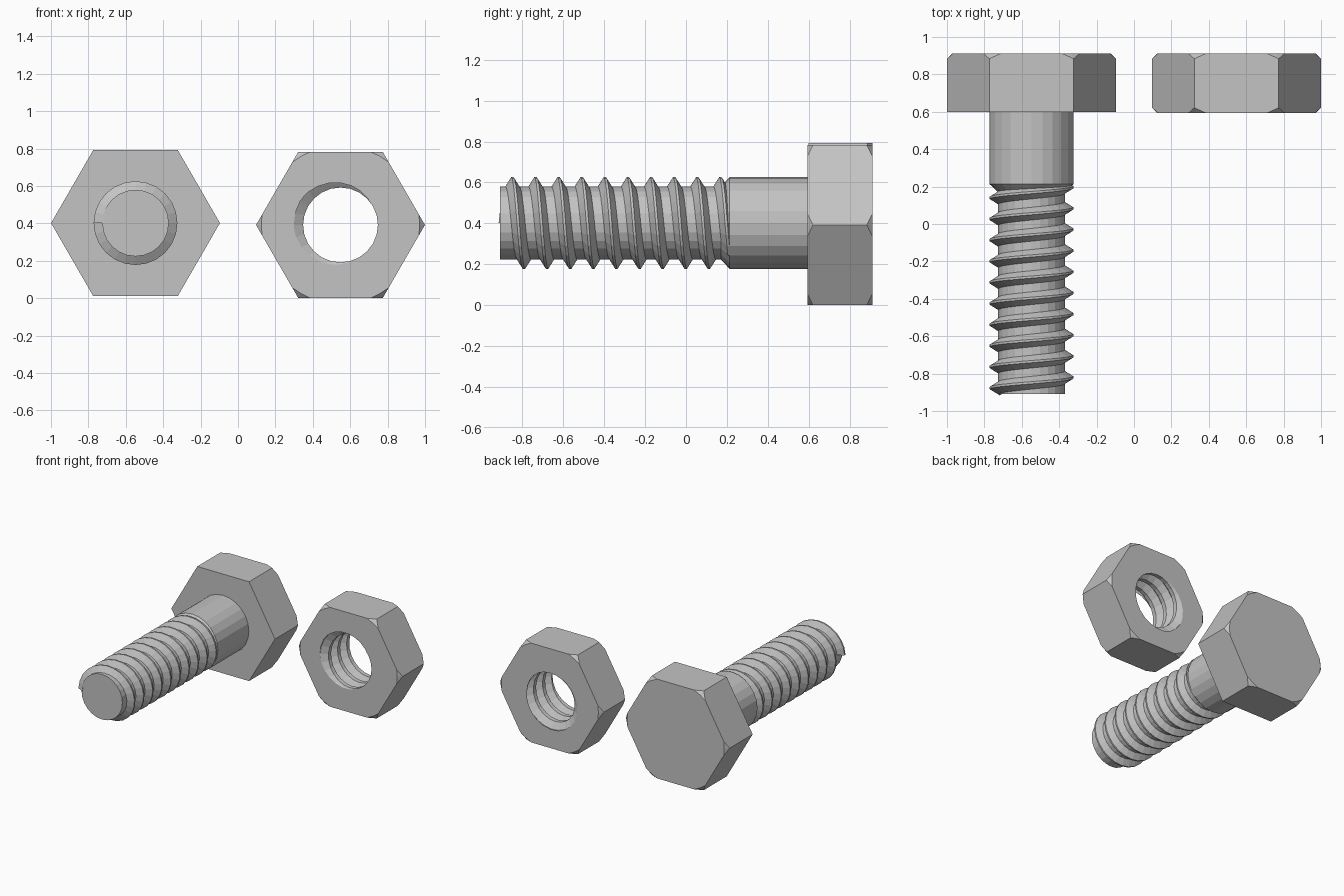
import bpy, bmesh, math
from math import cos, sin, pi, radians
from mathutils import Vector

cube = bpy.data.objects.get("Cube")
if cube:
    bpy.data.objects.remove(cube, do_unlink=True)

STEEL = bpy.data.materials.new("steel_grey")
STEEL.use_nodes = True
STEEL.diffuse_color = (0.55, 0.55, 0.55, 1)
STEEL.node_tree.nodes["Principled BSDF"].inputs["Base Color"].default_value = (0.55, 0.55, 0.55, 1)

BOLT = Vector((-0.548, 0, 0.402))
NUT = Vector((0.548, 0, 0.392))
PITCH = 0.113
SEGS = 24
APOTHEM = 0.391
CHAMFER_R = APOTHEM / cos(radians(22.5))


def polar(r, y, phi):
    """Point around the y axis, turning from -x up over the top."""
    return (-r * cos(phi), y, r * sin(phi))


def finish(bm, name, origin):
    bmesh.ops.remove_doubles(bm, verts=bm.verts, dist=1e-5)
    bmesh.ops.recalc_face_normals(bm, faces=bm.faces)
    mesh = bpy.data.meshes.new(name)
    bm.to_mesh(mesh)
    bm.free()
    mesh.materials.append(STEEL)
    obj = bpy.data.objects.new(name, mesh)
    obj.location = origin
    bpy.context.collection.objects.link(obj)
    return obj


def skin(bm, rings, closed):
    """Join successive rows of points with quads."""
    rows = [[bm.verts.new(p) for p in ring] for ring in rings]
    for a, b in zip(rows, rows[1:]):
        n = len(a)
        for i in range(n if closed else n - 1):
            j = (i + 1) % n
            bm.faces.new((a[i], a[j], b[j], b[i]))
    return rows


def capped(name, rings, origin):
    bm = bmesh.new()
    rows = skin(bm, rings, True)
    bm.faces.new(rows[0])
    bm.faces.new(rows[-1])
    bmesh.ops.dissolve_degenerate(bm, dist=1e-5, edges=bm.edges)
    return finish(bm, name, origin)


def hex_block(name, origin, y0, y1, front_chamfer):
    """Hexagonal prism with its corners cut by a cone."""
    angles = [radians(7.5 * i) for i in range(48)]
    outline = [APOTHEM / cos((a % (pi / 3)) - pi / 6) for a in angles]

    def ring(y, inward, depth):
        pts = []
        for a, h in zip(angles, outline):
            cut = max(0, h - CHAMFER_R)
            pts.append(polar(h - cut * inward, y + cut * depth, a))
        return pts

    rings = [ring(y0, 1, 0), ring(y0, 0, 1)] if front_chamfer else [ring(y0, 0, 0)]
    rings += [ring(y1, 0, -1), ring(y1, 1, 0)]
    return capped(name, rings, origin)


def helix_rows(profile, y0, phi0, turns):
    rows = []
    for i in range(round(turns * SEGS) + 1):
        t = i / SEGS
        rows.append([polar(r, y0 + PITCH * t + dy, phi0 + 2 * pi * t) for r, dy in profile])
    return rows


# Bolt head, chamfered at the back only
hex_block("bolt_head", BOLT, 0.598, 0.912, False)

# Bolt shank: thread core, cone and plain section
shank = [(0.178, -0.91), (0.178, 0.17), (0.224, 0.213), (0.224, 0.61)]
capped("bolt_shank",
       [[polar(r, y, 2 * pi * i / SEGS) for i in range(SEGS)] for r, y in shank], BOLT)

# Thread ridge wound around the core
ridge = [(0.17, -0.039), (0.224, -0.006), (0.224, 0.006), (0.17, 0.039)]
capped("bolt_thread", helix_rows(ridge, -0.877, 0, 9.625), BOLT)

# Nut body
NUT_Y0, NUT_Y1 = 0.593, 0.912
nut = hex_block("nut", NUT, NUT_Y0, NUT_Y1, True)

# Threaded cutter for the hole: helical sheet trimmed and closed
half = PITCH / 2
groove = [(0.2, -half), (0.2, -0.04), (0.25, -0.007), (0.25, 0.007), (0.2, 0.04), (0.2, half)]
bm = bmesh.new()
skin(bm, helix_rows(groove, NUT_Y0 - 2 * PITCH, radians(15), 7), False)
bmesh.ops.remove_doubles(bm, verts=bm.verts, dist=1e-5)
for y, side in ((NUT_Y0 - 0.03, -1), (NUT_Y1 + 0.03, 1)):
    bmesh.ops.bisect_plane(bm, geom=bm.verts[:] + bm.edges[:] + bm.faces[:], dist=1e-6,
                           plane_co=(0, y, 0), plane_no=(0, side, 0), clear_outer=True)
bmesh.ops.holes_fill(bm, edges=[e for e in bm.edges if e.is_boundary], sides=0)
bmesh.ops.triangulate(bm, faces=bm.faces)
cutter = finish(bm, "nut_hole_cutter", NUT)
cutter.hide_render = True

# Cut the threaded hole and discard the cutter
mod = nut.modifiers.new("threaded_hole", "BOOLEAN")
mod.operation = "DIFFERENCE"
mod.solver = "EXACT"
mod.object = cutter
bpy.context.view_layer.objects.active = nut
bpy.ops.object.modifier_apply(modifier=mod.name)
bpy.data.objects.remove(cutter, do_unlink=True)
